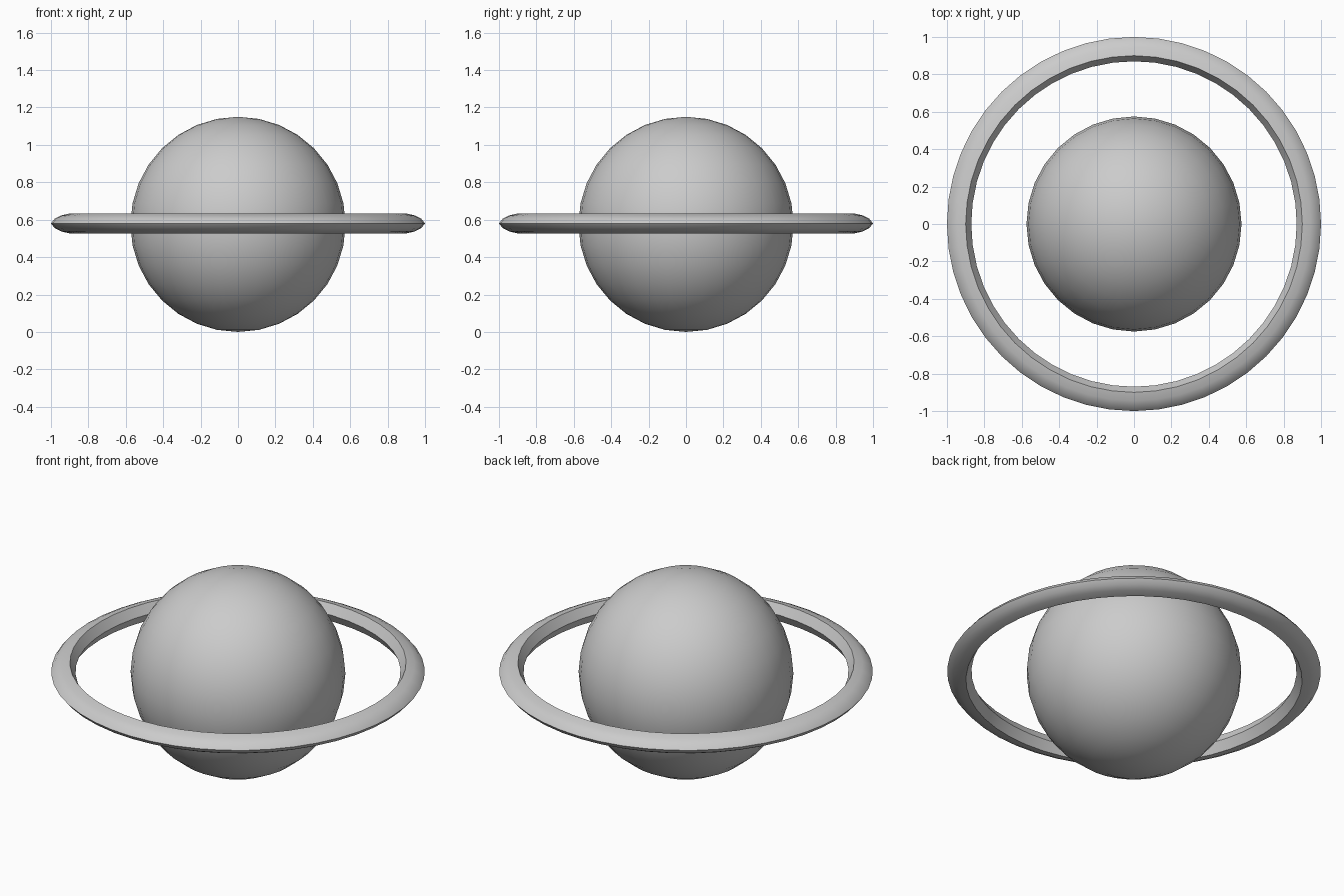
import bpy, bmesh, math

old = bpy.data.objects.get("Cube")
if old:
    bpy.data.objects.remove(old)

grey = bpy.data.materials.new("light grey")
grey.use_nodes = True
colour = (0.6, 0.6, 0.6, 1)
grey.diffuse_color = colour
grey.node_tree.nodes["Principled BSDF"].inputs["Base Color"].default_value = colour

RADIUS = 0.575


def finish(obj, name):
    obj.name = name
    obj.data.materials.append(grey)
    bpy.ops.object.select_all(action="DESELECT")
    obj.select_set(True)
    bpy.context.view_layer.objects.active = obj
    bpy.ops.object.shade_smooth_by_angle(angle=math.radians(35))


# Planet body
bpy.ops.mesh.primitive_uv_sphere_add(segments=32, ring_count=16, radius=RADIUS,
                                     location=(0, 0, RADIUS))
finish(bpy.context.object, "planet")

# Ring: rounded outer side, shallow wedge on the inner side
upper = [(1.0, 0), (0.98, 0.025), (0.945, 0.043), (0.9, 0.053)]
profile = upper + [(0.87, 0)] + [(r, -z) for r, z in upper[:0:-1]]
bm = bmesh.new()
verts = [bm.verts.new((r, 0, z)) for r, z in profile]
edges = [bm.edges.new((v, verts[i - 1])) for i, v in enumerate(verts)]
bmesh.ops.spin(bm, geom=verts + edges, cent=(0, 0, 0), axis=(0, 0, 1),
               angle=math.tau, steps=48, use_merge=True)
bmesh.ops.remove_doubles(bm, verts=bm.verts, dist=0.0001)
bmesh.ops.recalc_face_normals(bm, faces=bm.faces)
mesh = bpy.data.meshes.new("ring")
bm.to_mesh(mesh)
bm.free()
ring = bpy.data.objects.new("ring", mesh)
ring.location.z = RADIUS + 0.005
bpy.context.collection.objects.link(ring)
finish(ring, "ring")
